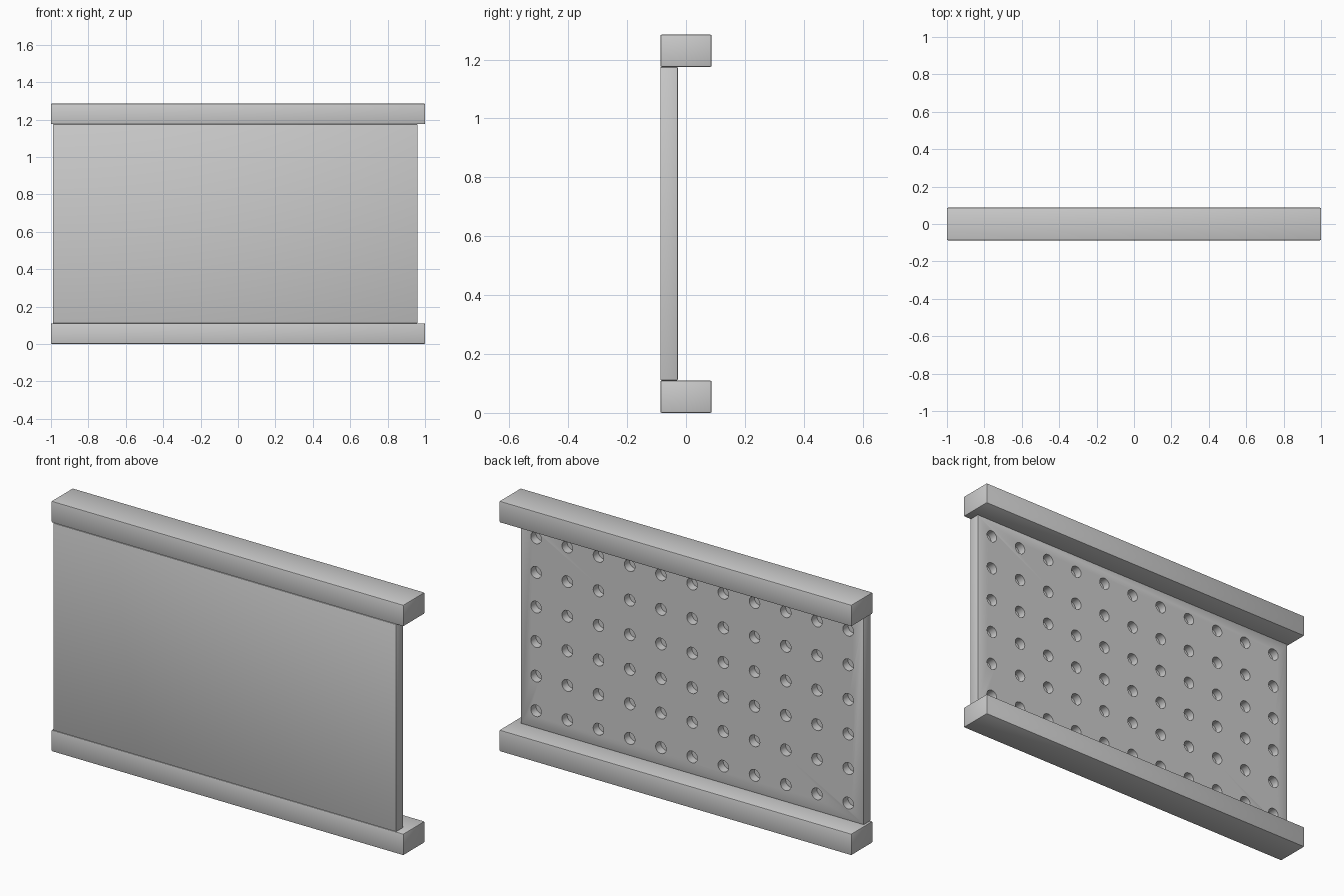
import bpy, bmesh
from mathutils import Matrix, Vector

if "Cube" in bpy.data.objects:
    bpy.data.objects.remove(bpy.data.objects["Cube"])

RAIL_H, HALF_D, TOP = 0.11, 0.087, 1.285
PX0, PX1 = -0.99, 0.96            # panel ends
PY0, PY1 = -0.087, -0.028         # panel front and back
PZ0, PZ1 = RAIL_H, TOP - RAIL_H   # panel bottom and top
COLS, ROWS, HOLE_R, HOLE_DEPTH = 11, 6, 0.03, 0.042


def new_object(name, bm):
    mesh = bpy.data.meshes.new(name)
    bm.to_mesh(mesh)
    bm.free()
    obj = bpy.data.objects.new(name, mesh)
    bpy.context.collection.objects.link(obj)
    return obj


def rounded_box(name, lo, hi, bevel):
    lo, hi = Vector(lo), Vector(hi)
    bm = bmesh.new()
    bmesh.ops.create_cube(bm, size=1, matrix=Matrix.Translation((lo + hi) / 2)
                          @ Matrix.Diagonal((*(hi - lo), 1)))
    bmesh.ops.bevel(bm, geom=bm.edges[:], offset=bevel, segments=2,
                    profile=0.5, affect='EDGES')
    return new_object(name, bm)


def smooth(obj):
    bpy.ops.object.select_all(action='DESELECT')
    obj.select_set(True)
    bpy.context.view_layer.objects.active = obj
    bpy.ops.object.shade_smooth_by_angle(angle=0.6)


# Top and bottom rails
for name, z in (("bottom_rail", 0), ("top_rail", TOP - RAIL_H)):
    smooth(rounded_box(name, (-1, -HALF_D, z), (1, HALF_D, z + RAIL_H), 0.005))

# Panel, flush with the front of the rails
panel = rounded_box("panel", (PX0, PY0, PZ0), (PX1, PY1, PZ1), 0.004)

# Grid of blind holes in the back of the panel
bm = bmesh.new()
dx, dz = (PX1 - PX0) / COLS, (PZ1 - PZ0) / ROWS
for i in range(COLS):
    for j in range(ROWS):
        pos = (PX0 + dx * (i + 0.5), PY1, PZ0 + dz * (j + 0.5))
        bmesh.ops.create_cone(bm, cap_ends=True, segments=24,
                              radius1=HOLE_R, radius2=HOLE_R, depth=2 * HOLE_DEPTH,
                              matrix=Matrix.Translation(pos) @ Matrix.Rotation(1.5707963, 4, 'X'))
cutter = new_object("hole_cutter", bm)
cutter.hide_render = True

cut = panel.modifiers.new("holes", 'BOOLEAN')
cut.operation = 'DIFFERENCE'
cut.solver = 'EXACT'
cut.object = cutter
bpy.context.view_layer.objects.active = panel
bpy.ops.object.modifier_apply(modifier=cut.name)
bpy.data.objects.remove(cutter)
smooth(panel)
